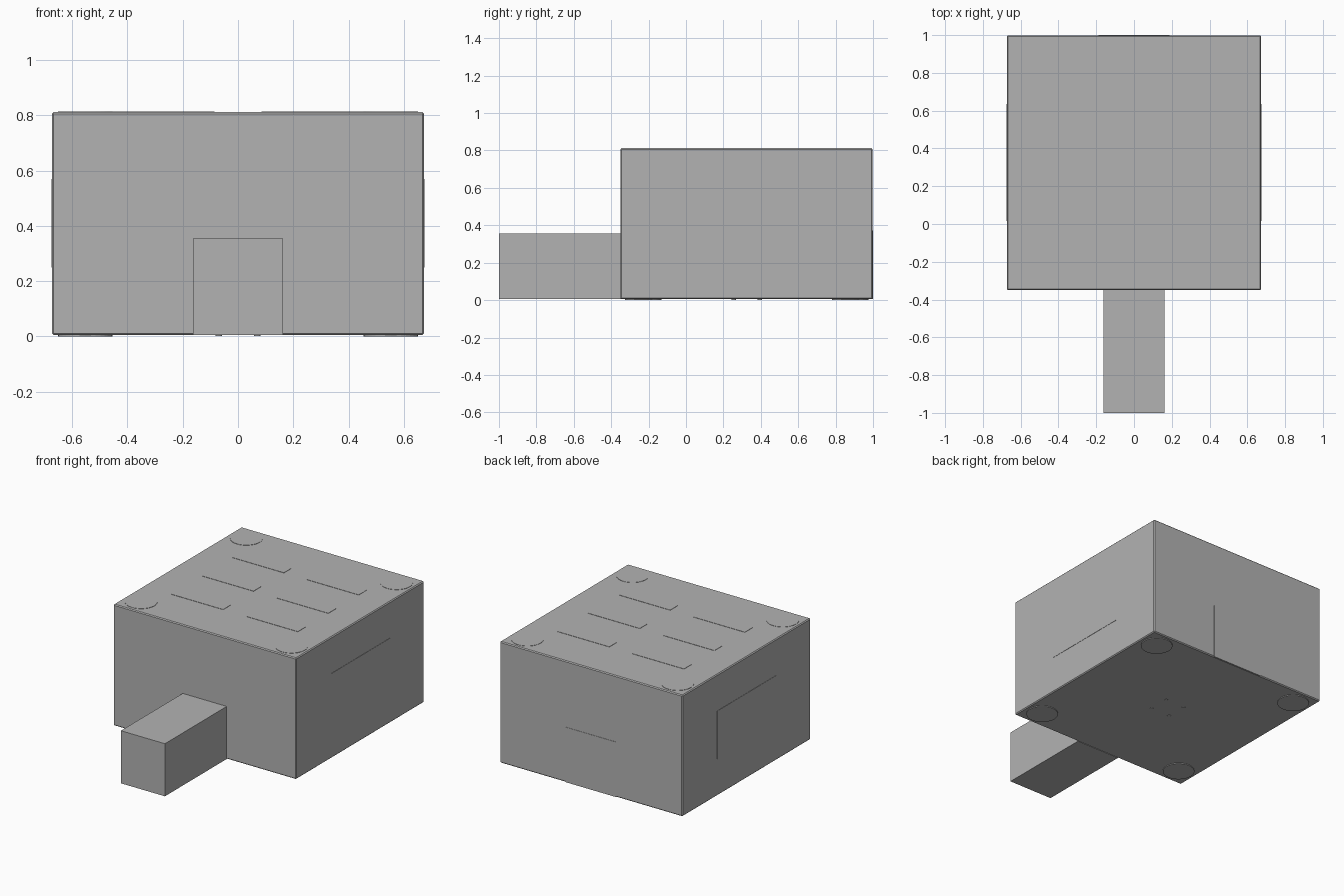
import bpy, bmesh
from mathutils import Matrix, Vector

if "Cube" in bpy.data.objects:
    bpy.data.objects.remove(bpy.data.objects["Cube"])

grey = bpy.data.materials.new("plain grey")
grey.diffuse_color = (0.45, 0.45, 0.45, 1)
grey.use_nodes = True
grey.node_tree.nodes["Principled BSDF"].inputs["Base Color"].default_value = grey.diffuse_color


def finish(name, bm):
    mesh = bpy.data.meshes.new(name)
    bm.to_mesh(mesh)
    bm.free()
    mesh.materials.append(grey)
    obj = bpy.data.objects.new(name, mesh)
    bpy.context.collection.objects.link(obj)
    return obj


def block(name, lo, hi):
    lo, hi = Vector(lo), Vector(hi)
    bm = bmesh.new()
    bmesh.ops.create_cube(bm, size=1)
    bmesh.ops.scale(bm, vec=hi - lo, verts=bm.verts)
    bmesh.ops.translate(bm, vec=(lo + hi) / 2, verts=bm.verts)
    return finish(name, bm)


def disc(name, x, y, z0, z1, r, sides=32):
    bm = bmesh.new()
    bmesh.ops.create_cone(bm, cap_ends=True, segments=sides, radius1=r, radius2=r,
                          depth=z1 - z0, matrix=Matrix.Translation((x, y, (z0 + z1) / 2)))
    return finish(name, bm)


W, FRONT, BACK = 0.673, -0.35, 0.998   # body half width and depth range
BASE, TOP = 0.005, 0.812               # body height range
MID = 0.325                            # body centre in y

# Main housing with a fine edge chamfer
body = block("body", (-W, FRONT, BASE), (W, BACK, TOP))
bevel = body.modifiers.new("chamfer", 'BEVEL')
bevel.width = 0.006
bevel.segments = 1

# Long block projecting from the front
block("front_block", (-0.162, -1.0, BASE), (0.162, FRONT + 0.002, 0.355))

# Door plate on the back
block("back_door", (-0.187, BACK - 0.004, BASE + 0.001), (0.187, 1.0, 0.372))

for side, s in (("left", -1), ("right", 1)):
    # Side panels
    xs = sorted((s * (W - 0.004), s * (W + 0.002)))
    block(side + "_panel", (xs[0], 0.015, 0.25), (xs[1], 0.635, 0.57))

    # Top vent strips in three rows
    xs = sorted((s * 0.085, s * 0.465))
    for row in (-1, 0, 1):
        y = MID + row * 0.32
        block(side + "_vent", (xs[0], y - 0.04, TOP - 0.004), (xs[1], y + 0.04, TOP + 0.002))

    for t in (-1, 1):
        # Round feet, matching top pads, and small screws underneath
        x, y = s * 0.553, MID + t * 0.553
        disc(side + "_foot", x, y, 0.0, BASE + 0.004, 0.098)
        disc(side + "_top_pad", x, y, TOP - 0.004, TOP + 0.002, 0.098)
        disc(side + "_screw", s * 0.07, MID + t * 0.07, 0.002, BASE + 0.004, 0.012, 12)
